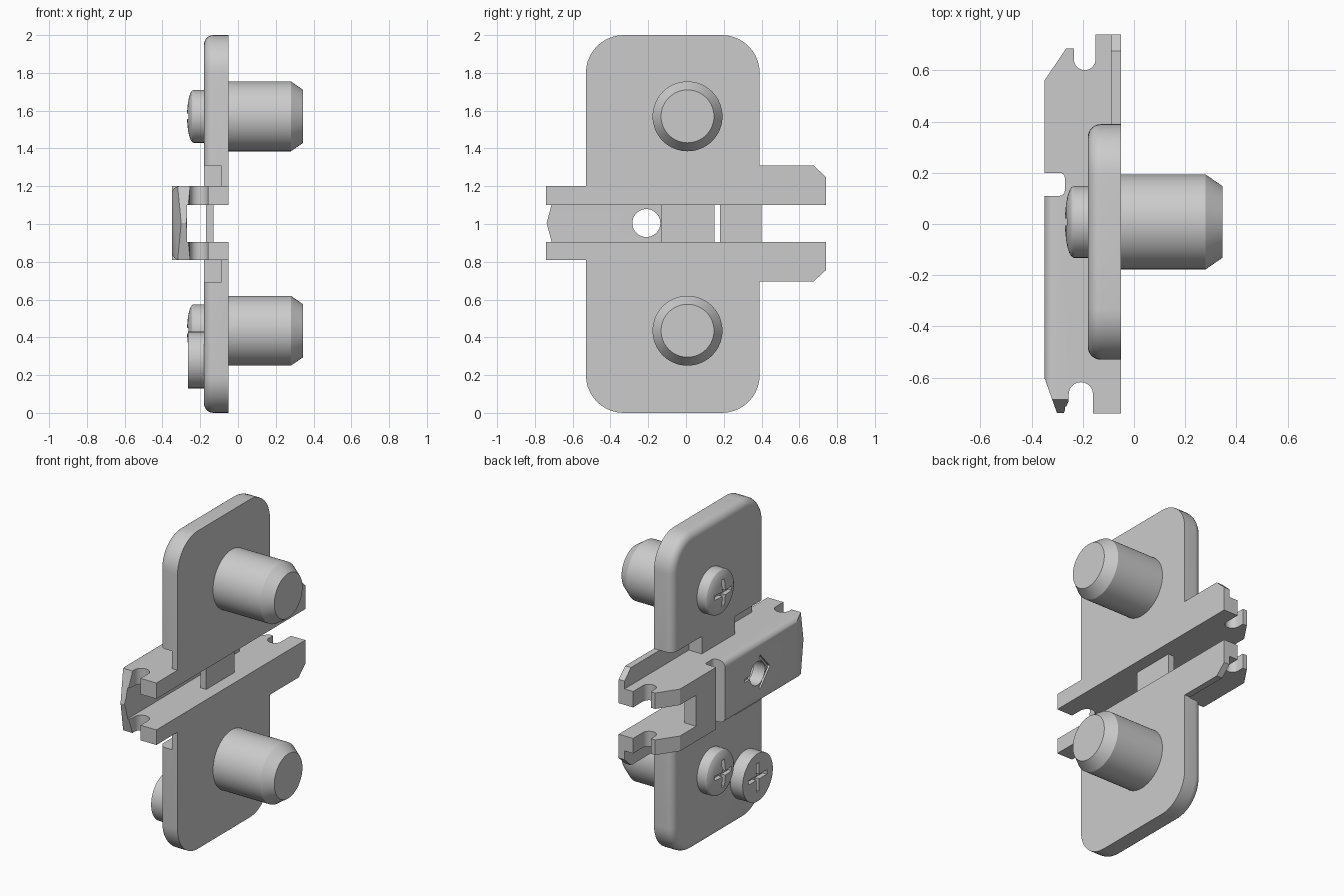
import bpy, bmesh
from math import sin, cos, pi, radians

if "Cube" in bpy.data.objects:
    bpy.data.objects.remove(bpy.data.objects["Cube"])


def loft(name, rings, bevel_pick=None, bevel=0.04):
    """Closed solid skinned through rings with equal point counts."""
    bm = bmesh.new()
    loops = [[bm.verts.new(p) for p in r] for r in rings]
    n = len(loops[0])
    for a, b in zip(loops, loops[1:]):
        for i in range(n):
            j = (i + 1) % n
            bm.faces.new((a[i], a[j], b[j], b[i]))
    bm.faces.new(loops[0][::-1])
    bm.faces.new(loops[-1])
    bmesh.ops.recalc_face_normals(bm, faces=bm.faces)
    if bevel_pick:
        edges = [e for e in bm.edges if bevel_pick(*[v.co for v in e.verts])]
        bmesh.ops.bevel(bm, geom=edges, offset=bevel, segments=6, profile=0.5,
                        affect='EDGES')
    me = bpy.data.meshes.new(name)
    bm.to_mesh(me)
    bm.free()
    ob = bpy.data.objects.new(name, me)
    bpy.context.collection.objects.link(ob)
    return ob


def prism_x(name, pts, x0, x1):
    return loft(name, [[(x, y, z) for y, z in pts] for x in (x0, x1)])


def box(name, x0, x1, y0, y1, z0, z1):
    return prism_x(name, [(y0, z0), (y1, z0), (y1, z1), (y0, z1)], x0, x1)


def lathe_x(name, profile, y, z, n=64):
    """Round part along x from (x, radius) pairs."""
    return loft(name, [[(x, y + r * cos(2 * pi * i / n), z + r * sin(2 * pi * i / n))
                        for i in range(n)] for x, r in profile])


def cut(ob, *cutters):
    for c in cutters:
        m = ob.modifiers.new("cut", 'BOOLEAN')
        m.operation, m.solver, m.object = 'DIFFERENCE', 'EXACT', c
        bpy.context.view_layer.objects.active = ob
        bpy.ops.object.modifier_apply(modifier=m.name)
        bpy.data.objects.remove(c)


def arc(cx, cy, r, a0, a1, n=10):
    return [(cx + r * cos(radians(a0 + (a1 - a0) * i / n)),
             cy + r * sin(radians(a0 + (a1 - a0) * i / n))) for i in range(n + 1)]


def plate_ring(x, inset):
    y0, y1, z0, z1, r = -0.53 + inset, 0.39 - inset, inset, 2 - inset, 0.2 - inset
    pts = (arc(y1 - r, z1 - r, r, 0, 90) + arc(y0 + r, z1 - r, r, 90, 180)
           + arc(y0 + r, z0 + r, r, 180, 270) + arc(y1 - r, z0 + r, r, 270, 360))
    return [(x, y, z) for y, z in pts]


# Base plate with rounded outer rim, open channel and side recesses
F = 0.05
rings = [plate_ring(-0.05, 0)]
for i in range(7):
    a = pi / 2 * i / 6
    rings.append(plate_ring(-0.18 + F - F * sin(a), F - F * cos(a)))
plate = loft("base_plate", rings)
cut(plate, box("c", -0.3, 0.1, -1, 1, 0.905, 1.10),
    box("c", -0.3, -0.09, -1, -0.23, 0.69, 1.31),
    box("c", -0.3, -0.09, 0.10, 1, 0.69, 1.31))

# Raised rail: side profile (x, y), extruded in z
profile = [(-0.05, -0.74), (-0.05, 0.74), (-0.15, 0.74)]
profile += arc(-0.1925, 0.643, 0.0425, 0, -180)
profile += [(-0.235, 0.685), (-0.265, 0.685), (-0.35, 0.56), (-0.35, 0.20)]
profile += arc(-0.29, 0.18, 0.02, 90, 0, 4) + arc(-0.29, 0.13, 0.02, 0, -90, 4)
profile += [(-0.35, 0.11), (-0.35, -0.60), (-0.30, -0.74), (-0.275, -0.74),
            (-0.255, -0.69)]
profile += arc(-0.2075, -0.665, 0.0475, 180, 0)
profile += [(-0.16, -0.74)]
rail = loft("rail", [[(x, y, z) for x, y in profile] for z in (0.81, 1.20)],
            lambda a, b: abs(a.z - b.z) < 1e-4 and max(a.x, b.x) < -0.349
            and max(a.y, b.y) < 0.12)

# Hollow the rail, open its back end, point its front tip
cut(rail, box("c", -0.27, 0.1, -1, 1, 0.905, 1.10),
    box("c", -0.5, -0.2, 0.40, 1, 0.905, 1.10),
    prism_x("c", [(-0.9, 0.79), (-0.68, 0.79), (-0.738, 1.005), (-0.68, 1.22),
                  (-0.9, 1.22)], -0.5, -0.235))

# Adjustment hole with arrow groove and short slot
cut(rail, lathe_x("c", [(-0.5, 0.074), (-0.2, 0.074)], -0.21, 1.005, 40),
    prism_x("c", [(-0.24, 1.11), (-0.335, 1.005), (-0.24, 0.90), (-0.225, 0.91),
                  (-0.31, 1.005), (-0.225, 1.10)], -0.5, -0.335),
    box("c", -0.5, -0.335, -0.15, -0.08, 0.995, 1.015))

# Cross web inside the channel
box("channel_web", -0.17, -0.13, -0.13, 0.15, 0.89, 1.115)

# Thin wings at the back, mirrored about the rail
wing = [(0.05, 1.10), (0.74, 1.10), (0.74, 1.25), (0.675, 1.31), (0.05, 1.31)]
prism_x("upper_wing", wing, -0.09, -0.05)
prism_x("lower_wing", [(y, 2.005 - z) for y, z in wing], -0.09, -0.05)


def cross_slot(ob, y, z, x, size):
    w = 0.014
    cut(ob, box("c", -0.5, x, y - w, y + w, z - size, z + size),
        box("c", -0.5, x, y - size, y + size, z - w, z + w))


# Dowels and domed screws
for label, z in (("upper", 1.57), ("lower", 0.435)):
    lathe_x(label + "_dowel", [(-0.07, 0.185), (0.28, 0.185), (0.345, 0.14)], 0.008, z)
    dome = [(-0.235 - 0.035 * sin(a), 0.14 * cos(a))
            for a in [radians(t) for t in (0, 15, 30, 45, 58, 70, 80, 87)]]
    screw = lathe_x(label + "_screw", [(-0.16, 0.14)] + dome, 0.008, z)
    cross_slot(screw, 0.008, z, -0.24, 0.085)

# Flat adjusting cam screw
cam = lathe_x("cam_screw", [(-0.16, 0.15), (-0.265, 0.15)], -0.335, 0.28)
cross_slot(cam, -0.335, 0.28, -0.235, 0.09)

# Smooth curved faces, keep hard edges
bpy.ops.object.select_all(action='DESELECT')
for ob in bpy.context.collection.objects:
    ob.select_set(True)
    bpy.context.view_layer.objects.active = ob
bpy.ops.object.shade_smooth_by_angle(angle=radians(25))
